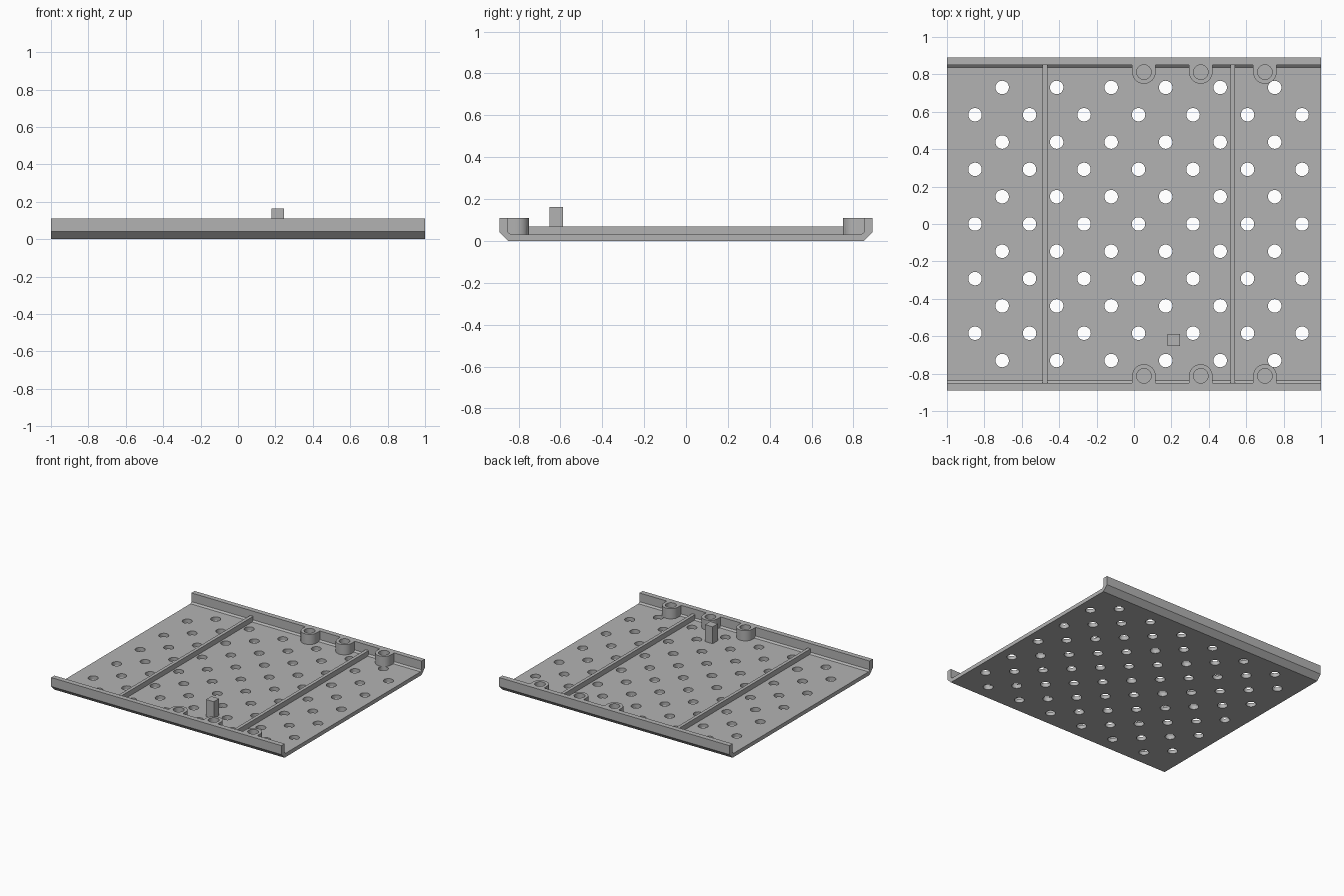
import bpy
import bmesh
import math
from mathutils import Vector

cube = bpy.data.objects.get("Cube")
if cube:
    bpy.data.objects.remove(cube, do_unlink=True)

grey = bpy.data.materials.new("plain grey")
grey.use_nodes = True
colour = (0.45, 0.45, 0.45, 1)
grey.diffuse_color = colour
grey.node_tree.nodes["Principled BSDF"].inputs["Base Color"].default_value = colour

FLOOR, TOP, WALL, EDGE = 0.03, 0.11, 0.85, 0.89


def make_object(name, bm):
    bmesh.ops.recalc_face_normals(bm, faces=bm.faces)
    mesh = bpy.data.meshes.new(name)
    bm.to_mesh(mesh)
    bm.free()
    mesh.materials.append(grey)
    obj = bpy.data.objects.new(name, mesh)
    bpy.context.collection.objects.link(obj)
    return obj


def add_prism(bm, points, offset):
    """Extrude a closed outline along the offset."""
    face = bm.faces.new([bm.verts.new(p) for p in points])
    out = bmesh.ops.extrude_face_region(bm, geom=[face])
    moved = [v for v in out["geom"] if isinstance(v, bmesh.types.BMVert)]
    bmesh.ops.translate(bm, verts=moved, vec=Vector(offset))


def add_cylinder(bm, x, y, low, high, radius):
    ring = [(x + radius * math.cos(a), y + radius * math.sin(a), low)
            for a in (math.tau * i / 32 for i in range(32))]
    add_prism(bm, ring, (0, 0, high - low))


def make_box(name, x0, x1, y0, y1, z0, z1):
    bm = bmesh.new()
    add_prism(bm, [(x0, y0, z0), (x1, y0, z0), (x1, y1, z0), (x0, y1, z0)],
              (0, 0, z1 - z0))
    return make_object(name, bm)


def boolean(target, tool, operation):
    mod = target.modifiers.new(operation.lower(), "BOOLEAN")
    mod.operation, mod.solver, mod.object = operation, "EXACT", tool
    bpy.context.view_layer.objects.active = target
    bpy.ops.object.modifier_apply(modifier=mod.name)
    bpy.data.objects.remove(tool, do_unlink=True)


# Tray: chamfered channel section running along x
half = [(0.85, 0), (EDGE, 0.04), (EDGE, TOP), (WALL, TOP), (WALL, 0.042), (0.837, FLOOR)]
section = half + [(-y, z) for y, z in reversed(half)]
bm = bmesh.new()
add_prism(bm, [(-1, y, z) for y, z in section], (2, 0, 0))
tray = make_object("perforated_tray", bm)

# Screw bosses: U-shaped columns merged into both walls
boss_x = (0.053, 0.357, 0.70)
boss_y, boss_r = 0.812, 0.0625
bm = bmesh.new()
for x in boss_x:
    for side in (-1, 1):
        arc = [math.pi * (1 + i / 16) for i in range(17)]
        outline = [(x + boss_r * math.cos(a), side * (boss_y + boss_r * math.sin(a)), 0.02)
                   for a in arc]
        outline += [(x + boss_r, side * 0.87, 0.02), (x - boss_r, side * 0.87, 0.02)]
        add_prism(bm, outline, (0, 0, TOP - 0.02))
boolean(tray, make_object("bosses", bm), "UNION")

# Staggered floor holes and blind holes in the bosses
bm = bmesh.new()
for row in range(-5, 6):
    wide = row % 2 == 0
    start, count = (-0.85, 7) if wide else (-0.705, 6)
    for i in range(count):
        add_cylinder(bm, start + 0.2914 * i, 0.146 * row, -0.1, 0.06, 0.036)
boolean(tray, make_object("floor_holes", bm), "DIFFERENCE")

bm = bmesh.new()
for x in boss_x:
    for side in (-1, 1):
        add_cylinder(bm, x, side * boss_y, FLOOR, 0.2, 0.039)
boolean(tray, make_object("boss_holes", bm), "DIFFERENCE")

# Cross ribs and locating post
make_box("left_rib", 0.515, 0.541, -WALL, WALL, 0.02, 0.07)
make_box("right_rib", -0.489, -0.463, -WALL, WALL, 0.02, 0.07)
make_box("locating_post", 0.18, 0.247, -0.653, -0.588, 0.02, 0.163)

# Smooth the round walls, keep edges crisp
bpy.ops.object.select_all(action="DESELECT")
tray.select_set(True)
bpy.context.view_layer.objects.active = tray
bpy.ops.object.shade_smooth_by_angle(angle=math.radians(30))
